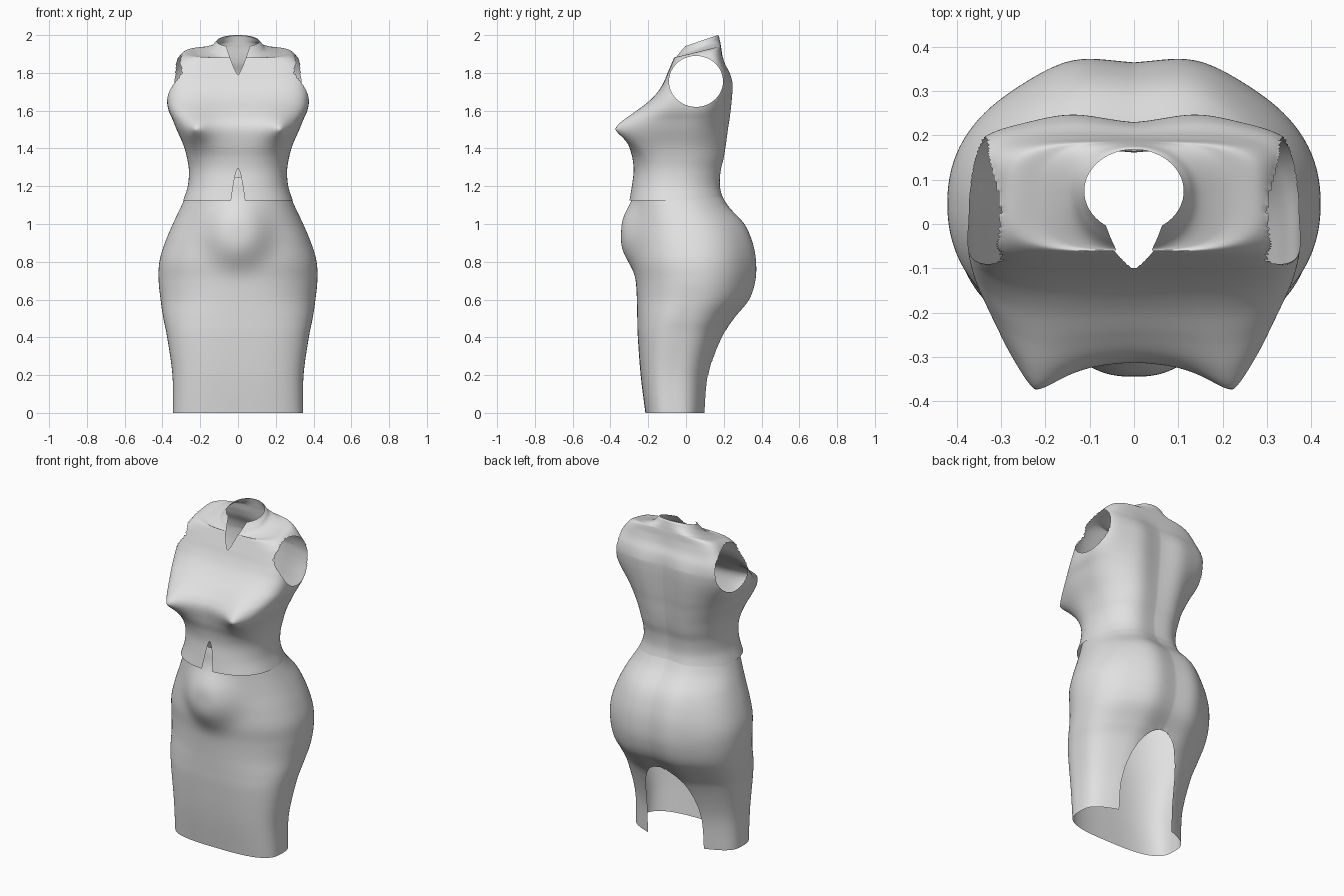
import bpy, bmesh, math
from mathutils import Vector

old = bpy.data.objects.get("Cube")
if old:
    bpy.data.objects.remove(old, do_unlink=True)

fabric = bpy.data.materials.new("light_grey_fabric")
fabric.use_nodes = True
grey = (0.75, 0.75, 0.75, 1)
fabric.diffuse_color = grey
fabric.node_tree.nodes["Principled BSDF"].inputs["Base Color"].default_value = grey

SEGMENTS, STEPS = 240, 9


def spline(keys):
    """Smooth rows running through every key section."""
    rows = []
    last = len(keys) - 1
    for i in range(last):
        a, b, c, d = (keys[min(max(k, 0), last)] for k in (i - 1, i, i + 1, i + 2))
        for s in range(STEPS):
            t = s / STEPS
            rows.append([q + 0.5 * t * (r - p + t * (2*p - 5*q + 4*r - u + t * (3*(q - r) + u - p)))
                         for p, q, r, u in zip(a, b, c, d)])
    rows.append(list(keys[-1]))
    return rows


def bust(x, z):
    d = math.hypot(abs(x) - 0.225, z - 1.5) / 0.085
    return 0.1 * math.exp(-d ** 1.4)


def belly(x, z):
    d = math.hypot(x, z - 0.95) / 0.16
    return 0.07 * math.exp(-d ** 3)


def back_swell(x, z):
    fade = min(1, max(0, (1.9 - z) / 0.15))
    return 0.02 * fade * math.exp(-((abs(x) - 0.14) / 0.1) ** 2)


def loft(keys, front_bump):
    """Open tube of rounded-box sections: height, half width, front, back, squareness, tilt."""
    bm = bmesh.new()
    rings = []
    for z, rx, front, back, n, tilt in spline(keys):
        yc, ry = (front + back) / 2, (back - front) / 2
        ring = []
        for k in range(SEGMENTS):
            a = 2 * math.pi * k / SEGMENTS
            c, s = math.cos(a), math.sin(a)
            r = (abs(c) ** n + abs(s) ** n) ** (-1 / n)
            x, y, h = rx * c * r, yc + ry * s * r, z + tilt * s * r
            weight = min(1, 1.6 * abs(s))
            y += weight * (back_swell(x, h) if s > 0 else -front_bump(x, h))
            ring.append(bm.verts.new((x, y, h)))
        rings.append(ring)
    for low, high in zip(rings, rings[1:]):
        for k in range(SEGMENTS):
            m = (k + 1) % SEGMENTS
            bm.faces.new((low[k], low[m], high[m], high[k]))
    return bm


def cut(bm, shape, region):
    """Remove faces where shape > 0 and pull the new edge onto the outline."""
    gone = []
    for f in bm.faces:
        p = f.calc_center_median()
        if region(p) and shape(p) > 0:
            gone.append(f)
    rim = {v for f in gone for v in f.verts}
    bmesh.ops.delete(bm, geom=gone, context='FACES')
    e = 1e-4
    for v in rim:
        if not v.is_valid:
            continue
        for _ in range(3):
            f = shape(v.co)
            g = Vector([(shape(v.co + d) - shape(v.co - d)) / (2 * e)
                        for d in (Vector((e, 0, 0)), Vector((0, e, 0)), Vector((0, 0, e)))])
            if g.length > 1e-3:
                step = g * (-f / g.length_squared)
                if step.length > 0.012:
                    step *= 0.012 / step.length
                v.co += step


def finish(bm, name):
    mesh = bpy.data.meshes.new(name)
    bm.to_mesh(mesh)
    bm.free()
    mesh.materials.append(fabric)
    mesh.shade_smooth()
    bpy.context.collection.objects.link(bpy.data.objects.new(name, mesh))


# Skirt, tucked under the bodice at the waist
skirt = loft([
    (0, .345, -.215, .09, 3, 0),
    (.2, .347, -.24, .11, 2.9, 0),
    (.4, .375, -.255, .175, 2.7, 0),
    (.5, .395, -.258, .24, 2.5, 0),
    (.6, .41, -.26, .322, 2.3, 0),
    (.7, .42, -.265, .356, 2.2, 0),
    (.8, .416, -.275, .36, 2.2, 0),
    (.9, .387, -.275, .343, 2.2, 0),
    (1, .345, -.272, .3, 2.2, 0),
    (1.1, .298, -.27, .212, 2.2, 0),
    (1.2, .257, -.27, .162, 2.3, 0),
    (1.25, .252, -.262, .162, 2.3, 0),
], belly)
# Arched opening at the back of the skirt
cut(skirt, lambda p: 1 - (p.x / 0.19) ** 2 - max(p.z, 0) ** 3 / 0.51 ** 3,
    lambda p: p.y > 0 and p.z < 0.6)
finish(skirt, "skirt")

# Bodice, from the waist over the shoulders into a standing collar
bodice = loft([
    (1.125, .29, -.3, .19, 2.3, 0),
    (1.2, .266, -.287, .172, 2.3, 0),
    (1.28, .26, -.277, .175, 2.4, 0),
    (1.35, .27, -.283, .19, 2.5, 0),
    (1.42, .29, -.3, .2, 2.6, 0),
    (1.5, .325, -.31, .208, 2.8, 0),
    (1.55, .345, -.292, .214, 3, 0),
    (1.6, .367, -.245, .219, 3.2, 0),
    (1.65, .376, -.19, .223, 3.7, 0),
    (1.7, .375, -.147, .226, 4.4, 0),
    (1.75, .37, -.118, .226, 5, 0),
    (1.8, .36, -.097, .218, 5, 0),
    (1.85, .335, -.078, .198, 5, .005),
    (1.905, .285, -.063, .187, 4, .025),
    (1.912, .21, -.06, .184, 3, .035),
    (1.925, .15, -.055, .18, 2.4, .044),
    (1.95, .125, -.04, .174, 2.1, .044),
    (1.968, .112, -.02, .168, 2, .032),
], bust)
# Armholes
cut(bodice, lambda p: 1 - ((p.y - 0.053) / 0.143) ** 2 - ((p.z - 1.755) / 0.135) ** 2,
    lambda p: abs(p.x) > 0.22)
# Neckline opening at the front
cut(bodice, lambda p: p.z - 1.787 - 0.13 * (abs(p.x) / 0.055) ** 1.25,
    lambda p: p.y < 0.03 and p.z > 1.75)
# Notch at the front of the waist
cut(bodice, lambda p: 1.295 - p.z - 0.165 * (abs(p.x) / 0.036) ** 1.67,
    lambda p: p.y < 0 and p.z < 1.4)
finish(bodice, "bodice")
